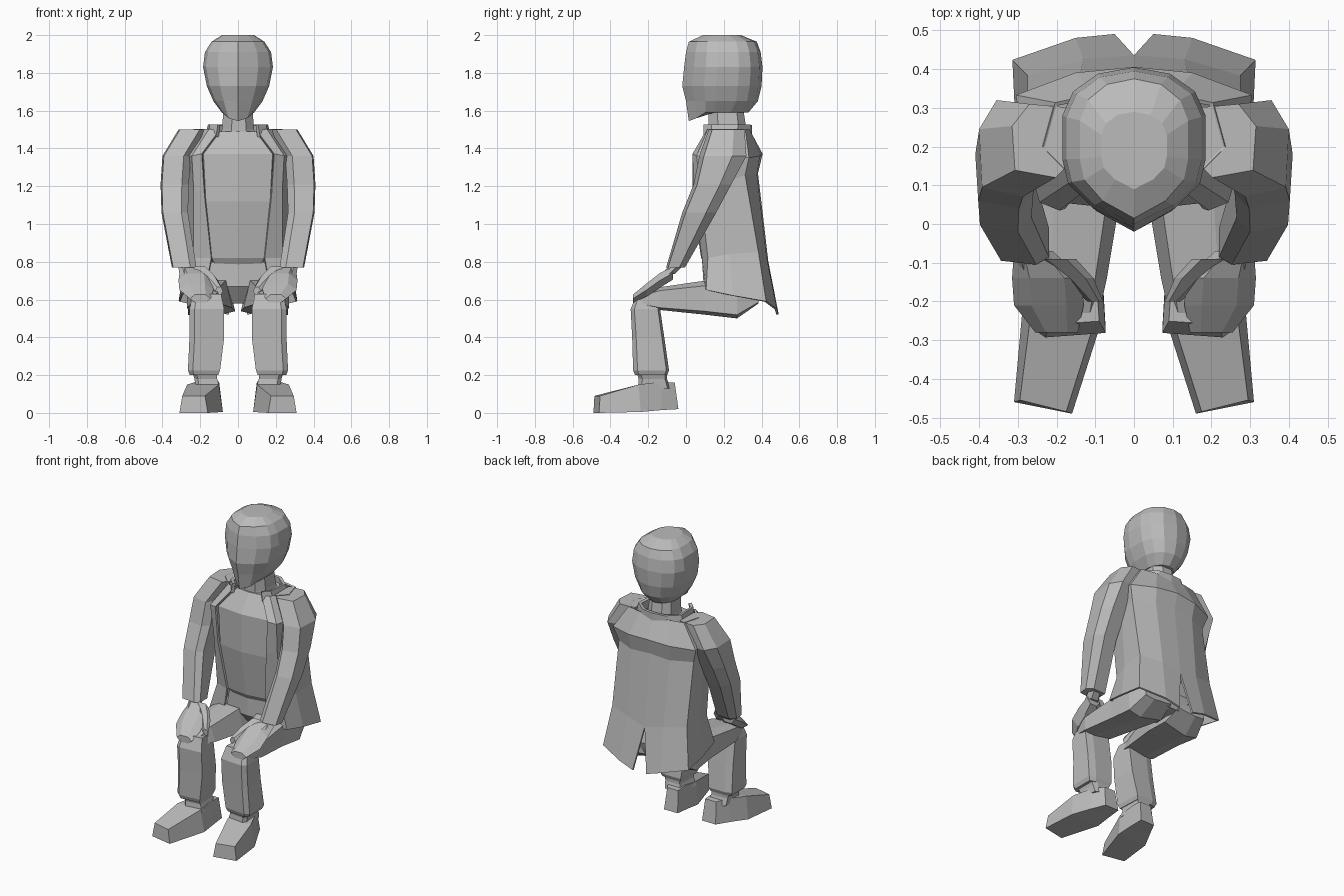
import bpy
import bmesh
import math
from mathutils import Vector

default_cube = bpy.data.objects.get("Cube")
if default_cube:
    bpy.data.objects.remove(default_cube, do_unlink=True)

clay = bpy.data.materials.new("clay grey")
clay.use_nodes = True
clay.diffuse_color = (.5, .5, .5, 1)
clay.node_tree.nodes["Principled BSDF"].inputs["Base Color"].default_value = clay.diffuse_color


def loft(name, rings, closed=True, mirror=False, thickness=0):
    """Skin a row of equal point loops, optionally mirrored across x."""
    bm = bmesh.new()
    loops = [[bm.verts.new(point) for point in ring] for ring in rings]
    count = len(loops[0])
    for lower, upper in zip(loops, loops[1:]):
        for i in range(count if closed else count - 1):
            j = (i + 1) % count
            bm.faces.new((lower[i], lower[j], upper[j], upper[i]))
    if closed:
        bm.faces.new(loops[0])
        bm.faces.new(loops[-1])
    bmesh.ops.recalc_face_normals(bm, faces=bm.faces)
    mesh = bpy.data.meshes.new(name)
    bm.to_mesh(mesh)
    bm.free()
    mesh.materials.append(clay)
    part = bpy.data.objects.new(name, mesh)
    bpy.context.collection.objects.link(part)
    if mirror:
        part.modifiers.new("both sides", "MIRROR").use_clip = True
    if thickness:
        shell = part.modifiers.new("cloth", "SOLIDIFY")
        shell.thickness = thickness
        shell.offset = 0
    return part


def section(centre, half_a, half_b, plane, shape):
    """Place a unit outline in the xy or xz plane."""
    centre = Vector(centre)
    if plane == "xy":
        return [centre + Vector((a * half_a, b * half_b, 0)) for a, b in shape]
    return [centre + Vector((a * half_a, 0, b * half_b)) for a, b in shape]


def limb(name, stations, plane, shape, mirror=True):
    rings = [section(s[:3], s[3], s[4], plane, shape) for s in stations]
    return loft(name, rings, mirror=mirror)


def both_sides(half):
    """Complete an outline given from front centre to back centre."""
    return half + [(-x, y) for x, y in reversed(half[1:-1])]


CHAMFERED = [(-1, -.5), (-.4, -1), (.5, -1), (1, -.5), (1, .6), (.4, 1), (-.5, 1), (-1, .6)]
ARM = [(-1, -.6), (-.5, -1), (.9, -.8), (1, .4), (.4, 1), (-1, .9)]
LEG = [(-1, -.85), (.7, -1), (1, -.75), (1, .85), (.5, 1), (-.9, 1)]
THIGH = [(-1, -.6), (.3, -1), (1, -.8), (1, .7), (.5, 1), (-.7, 1)]
HEXAGON = [(math.cos(k * math.pi / 3), math.sin(k * math.pi / 3)) for k in range(6)]
SKULL = both_sides([(0, -1), (.58, -.75), (.92, -.45), (1, -.15), (1, .4), (.85, .7), (.5, .92), (0, 1)])
CHEST = both_sides([(0, -1), (.85, -.88), (1, -.3), (.95, .7), (.6, 1), (0, 1)])

# Head: stacked outlines with a ridge down the face and a dropped chin
head_levels = [(1.59, .085, .015, .33), (1.65, .13, 0, .38), (1.73, .165, -.02, .4),
               (1.83, .185, -.01, .405), (1.91, .175, 0, .395), (1.965, .14, .015, .375),
               (2, .085, .09, .29)]
head_rings = [section((0, (front + back) / 2, z), width, (back - front) / 2, "xy", SKULL)
              for z, width, front, back in head_levels]
for index, drop in ((0, .045), (1, .03), (-1, .03)):
    head_rings[0][index].z -= drop
loft("head", head_rings)

# Neck and raised collar
limb("neck", [(0, .22, 1.42, .11, .1), (0, .22, 1.5, .085, .1), (0, .21, 1.63, .075, .09)],
     "xy", CHAMFERED, mirror=False)
collar_half = [(.1, .1), (.14, .14), (.15, .27), (.08, .33), (0, .34)]
loft("collar", [[(x * 1.1, y, 1.46) for x, y in collar_half],
                [(x, y, 1.525) for x, y in collar_half]],
     closed=False, mirror=True, thickness=.02)

# Vest and hips
limb("vest", [(0, .23, .77, .13, .12), (0, .23, .82, .165, .15), (0, .2, 1.12, .2, .165),
              (0, .2, 1.37, .215, .165), (0, .22, 1.49, .11, .11)], "xy", CHEST, mirror=False)
limb("hips", [(0, .27, .58, .1, .1), (0, .25, .67, .2, .15), (0, .23, .8, .17, .13)],
     "xy", CHEST, mirror=False)

# Coat: open sheet from the front edge, round the side, to the back centre
coat_levels = [
    [(.1, .11, 1.49), (.15, .12, 1.5), (.23, .2, 1.5), (.2, .31, 1.5), (.1, .33, 1.5), (0, .33, 1.5)],
    [(.19, .04, 1.37), (.24, .06, 1.36), (.28, .2, 1.36), (.3, .33, 1.35), (.15, .385, 1.36), (0, .4, 1.37)],
    [(.175, .045, 1.15), (.23, .08, 1.18), (.26, .2, 1.22), (.27, .31, 1.26), (.14, .37, 1.26), (0, .375, 1.27)],
    [(.14, .09, .82), (.23, .12, .82), (.26, .23, .84), (.27, .38, .85), (.13, .42, .83), (0, .43, .8)],
    [(.17, .1, .66), (.28, .11, .65), (.3, .25, .62), (.31, .42, .59), (.15, .475, .55), (.05, .485, .52)],
]
loft("coat", coat_levels, closed=False, mirror=True, thickness=.012)

# Sleeves
limb("sleeve", [(.24, .215, 1.5, .075, .095), (.325, .195, 1.36, .075, .125), (.335, .14, 1.21, .075, .1),
                (.335, .07, 1.06, .07, .09), (.285, -.055, .77, .065, .05)], "xy", ARM)

# Hands resting on the knees
limb("wrist", [(.28, -.02, .8, .04, .03), (.26, -.09, .735, .05, .035)], "xy", HEXAGON)
limb("hand", [(.26, -.07, .74, .05, .04), (.225, -.14, .7, .09, .045),
              (.22, -.21, .65, .09, .04), (.2, -.28, .605, .055, .025)], "xz", HEXAGON)
limb("thumb", [(.2, -.09, .75, .05, .03), (.145, -.14, .7, .04, .03),
               (.1, -.2, .645, .02, .025)], "xz", HEXAGON)

# Trouser legs
limb("thigh", [(.13, .385, .61, .1, .03), (.14, .27, .595, .125, .095), (.145, .1, .61, .115, .09),
               (.17, -.14, .605, .1, .06), (.17, -.23, .6, .08, .03)], "xz", THIGH)
limb("shin", [(.18, -.185, .2, .075, .085), (.18, -.185, .225, .085, .095), (.165, -.2, .4, .092, .085),
              (.165, -.215, .55, .092, .078), (.165, -.2, .63, .075, .06)], "xy", LEG)

# Ankles
limb("ankle", [(.16, -.17, .13, .065, .085), (.17, -.175, .18, .06, .075), (.175, -.18, .21, .065, .08)],
     "xy", LEG)

# Shoes: sloping wedges turned slightly outward, each station a heel-to-toe slice
shoe_stations = [(-.04, -.06, .02, .16, .14, .05), (-.13, -.13, .015, .165, .16, .075),
                 (-.24, -.25, .005, .15, .185, .105), (-.46, -.455, 0, .09, .235, .075)]
shoe_rings = []
for y_low, y_high, bottom, top, x, half in shoe_stations:
    toe_in = .03 if y_low < -.4 else 0
    shoe_rings.append([(x - half, y_low - toe_in, bottom), (x + half, y_low, bottom),
                       (x + half * .8, y_high, top), (x - half * .8, y_high - toe_in, top)])
loft("shoe", shoe_rings, mirror=True)
